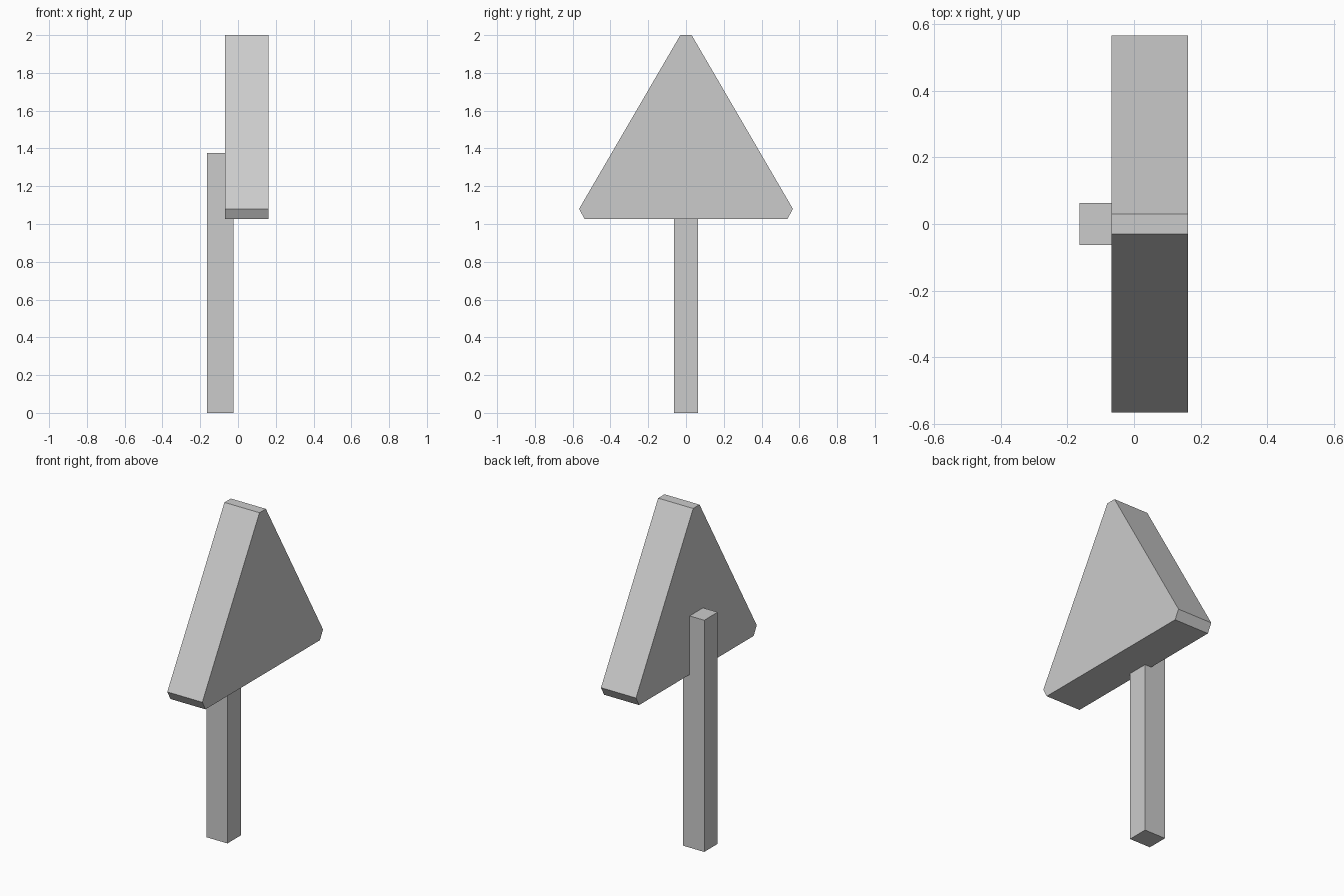
import bpy, bmesh

if "Cube" in bpy.data.objects:
    bpy.data.objects.remove(bpy.data.objects["Cube"])


def prism(name, profile, x0, x1):
    """Extrude a (y, z) outline along x."""
    bm = bmesh.new()
    face = bm.faces.new([bm.verts.new((x0, y, z)) for y, z in profile])
    side = bmesh.ops.extrude_face_region(bm, geom=[face])
    verts = [g for g in side["geom"] if isinstance(g, bmesh.types.BMVert)]
    bmesh.ops.translate(bm, verts=verts, vec=(x1 - x0, 0, 0))
    bmesh.ops.recalc_face_normals(bm, faces=bm.faces)
    mesh = bpy.data.meshes.new(name)
    bm.to_mesh(mesh)
    bm.free()
    obj = bpy.data.objects.new(name, mesh)
    bpy.context.collection.objects.link(obj)
    return obj


def mirrored(half):
    """Complete a right-hand half outline across y = 0."""
    return half + [(-y, z) for y, z in reversed(half)]


# Square post, partly sunk into the back of the sign
prism("post", mirrored([(0.063, 0.0), (0.063, 1.375)]), -0.164, -0.025)

# Thick triangular sign with clipped corners
prism("sign_panel", mirrored([(0.537, 1.027), (0.566, 1.08), (0.03, 2.0)]), -0.068, 0.162)
